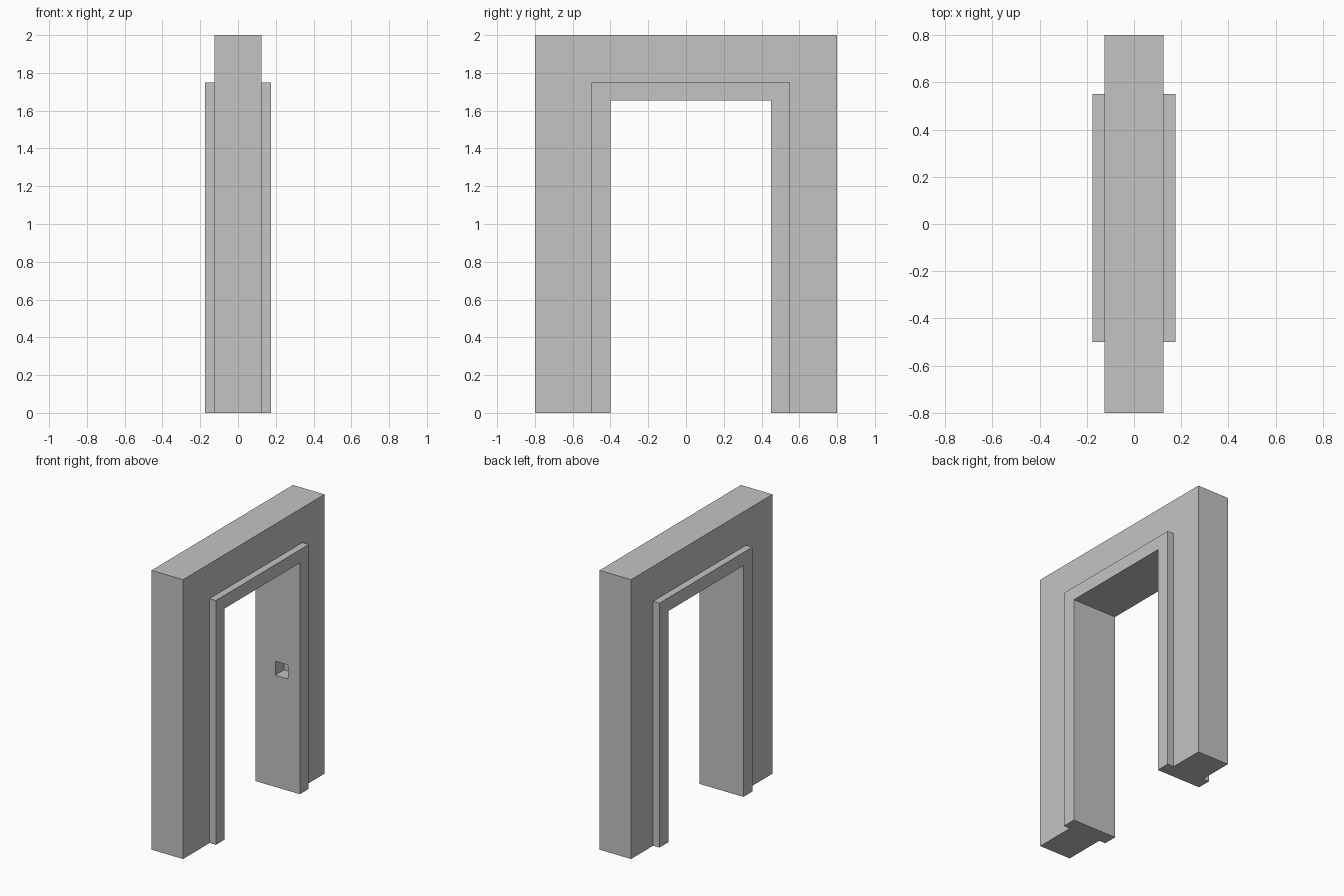
import bpy
import bmesh

cube = bpy.data.objects.get("Cube")
if cube:
    bpy.data.objects.remove(cube, do_unlink=True)

# Single plain grey
GREY = (0.55, 0.55, 0.55, 1.0)
grey = bpy.data.materials.new("plain grey")
grey.use_nodes = True
grey.diffuse_color = GREY
grey.node_tree.nodes["Principled BSDF"].inputs["Base Color"].default_value = GREY


def add_object(name, bm):
    bmesh.ops.recalc_face_normals(bm, faces=bm.faces)
    mesh = bpy.data.meshes.new(name)
    bm.to_mesh(mesh)
    bm.free()
    mesh.materials.append(grey)
    obj = bpy.data.objects.new(name, mesh)
    bpy.context.collection.objects.link(obj)
    return obj


def arch_path(y0, y1, top):
    """Up one leg, across the lintel and down the other leg."""
    return [(y0, 0), (y0, top), (y1, top), (y1, 0)]


# Doorway: a stepped cross-section swept around the opening
wall_half, trim_half = 0.125, 0.175
outer = arch_path(-0.8, 0.8, 2.0)
trim = arch_path(-0.5, 0.55, 1.75)
opening = arch_path(-0.4, 0.45, 1.655)
half_section = [(outer, wall_half), (trim, wall_half),
                (trim, trim_half), (opening, trim_half)]
section = half_section + [(path, -x) for path, x in reversed(half_section)]

bm = bmesh.new()
rings = [[bm.verts.new((x, *path[i])) for path, x in section]
         for i in range(len(outer))]
for a, b in zip(rings, rings[1:]):
    for i in range(len(section)):
        j = (i + 1) % len(section)
        bm.faces.new((a[i], a[j], b[j], b[i]))
for foot in (rings[0], rings[-1]):
    bm.faces.new(foot)
bmesh.ops.dissolve_limit(bm, angle_limit=0.01, verts=bm.verts, edges=bm.edges)
doorway = add_object("doorway_frame", bm)

# Latch pocket cut into the inside of the back jamb
bm = bmesh.new()
bmesh.ops.create_cube(bm, size=1)
bmesh.ops.scale(bm, vec=(0.1, 0.2, 0.1), verts=bm.verts)
bmesh.ops.translate(bm, vec=(0.03, 0.45, 0.85), verts=bm.verts)
cutter = add_object("latch_pocket_cutter", bm)
cutter.hide_render = True

cut = doorway.modifiers.new("latch_pocket", 'BOOLEAN')
cut.operation = 'DIFFERENCE'
cut.solver = 'EXACT'
cut.object = cutter
bpy.context.view_layer.objects.active = doorway
bpy.ops.object.modifier_apply(modifier=cut.name)
bpy.data.objects.remove(cutter, do_unlink=True)
